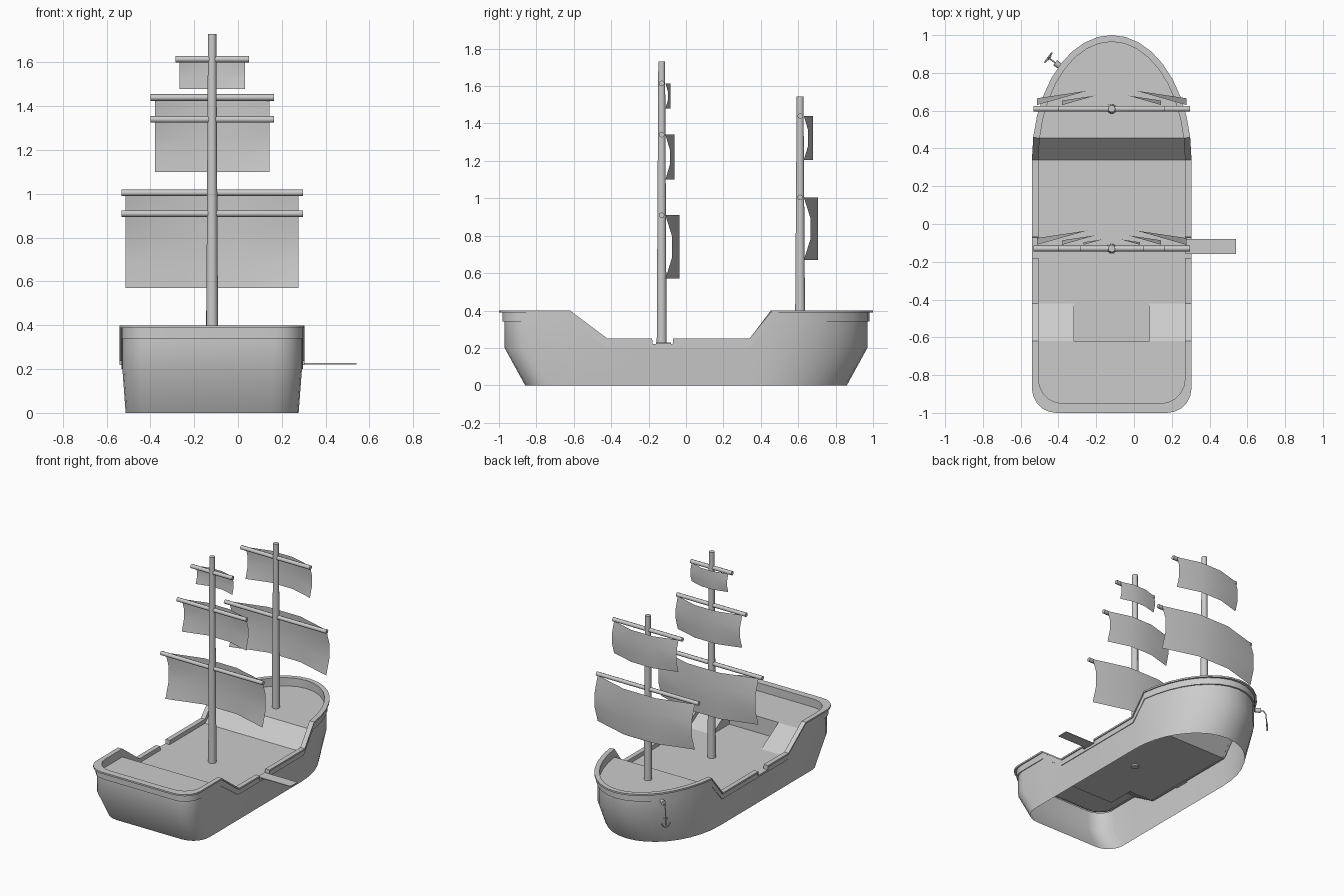
import bpy, bmesh, math
from mathutils import Vector

if "Cube" in bpy.data.objects:
    bpy.data.objects.remove(bpy.data.objects["Cube"])

CX = -0.118                      # ship centreline
GAP = (-0.18, -0.07)             # gangway opening in the rail
E = 0.001
DECK, HIGH = 0.22, 0.34          # main deck and raised deck heights


def make(name, verts, faces, angle=35):
    me = bpy.data.meshes.new(name)
    me.from_pydata([tuple(v) for v in verts], [], faces)
    bm = bmesh.new()
    bm.from_mesh(me)
    bmesh.ops.remove_doubles(bm, verts=bm.verts, dist=0.0001)
    bmesh.ops.dissolve_degenerate(bm, edges=bm.edges, dist=0.0001)
    bm.to_mesh(me)
    bm.free()
    ob = bpy.data.objects.new(name, me)
    bpy.context.collection.objects.link(ob)
    bpy.ops.object.select_all(action='DESELECT')
    ob.select_set(True)
    bpy.context.view_layer.objects.active = ob
    bpy.ops.object.shade_smooth_by_angle(angle=math.radians(angle))
    return ob


def rod(name, a, b, r1, r2, sides=10):
    a, b = Vector(a), Vector(b)
    q = (b - a).to_track_quat('Z', 'Y')
    ring = [(math.cos(2 * math.pi * i / sides), math.sin(2 * math.pi * i / sides)) for i in range(sides)]
    v = [p + q @ Vector((c * r, s * r, 0)) for p, r in ((a, r1), (b, r2)) for c, s in ring]
    f = [(i, (i + 1) % sides, sides + (i + 1) % sides, sides + i) for i in range(sides)]
    f += [tuple(reversed(range(sides))), tuple(range(sides, 2 * sides))]
    return make(name, v, f, 50)


def tube(name, pts, r):
    cu = bpy.data.curves.new(name, 'CURVE')
    cu.dimensions = '3D'
    cu.bevel_depth, cu.bevel_resolution = r, 1
    cu.use_fill_caps = True
    sp = cu.splines.new('POLY')
    sp.points.add(len(pts) - 1)
    for p, co in zip(sp.points, pts):
        p.co = (*co, 1)
    ob = bpy.data.objects.new(name, cu)
    bpy.context.collection.objects.link(ob)
    return ob


def half_plan(hw, ys, yb):
    """Right half of the deck outline, stern centre to bow centre."""
    pts = [(0, ys)]
    for i in range(6):
        a = math.pi / 2 * i / 5
        pts.append((hw - 0.13 + 0.13 * math.sin(a), ys + 0.13 - 0.13 * math.cos(a)))
    keys = (-0.62, -0.42, GAP[0] - E, GAP[0] + E, GAP[1] - E, GAP[1] + E, 0.34)
    pts += [(hw, y) for y in keys]
    t0 = math.asin(0.12 / 0.66)
    for i in range(9):
        t = t0 + (math.pi / 2 - t0) * i / 8
        pts.append((hw * math.cos(t) if i < 8 else 0, 0.34 + (yb - 0.34) * math.sin(t)))
    return pts


NOM = [y for x, y in half_plan(0.4225, -1, 1)]


def level(y, low, high):
    if y <= -0.62 or y >= 0.459:
        return high
    if y < -0.42:
        return high + (low - high) * (y + 0.62) / 0.2
    return low if y <= 0.34 else low + (high - low) * (y - 0.34) / 0.12


def in_gap(y):
    return GAP[0] < y < GAP[1]


def rail(y):
    return DECK if in_gap(y) else level(y, 0.25, 0.40)


def lip(y):
    return rail(y) - (0.001 if in_gap(y) else 0.012)


def low(y):
    return level(y, 0.20, 0.34)


def deck(y):
    return level(y, DECK - 0.002, HIGH - 0.002)


def loft(name, rows):
    verts, faces = [], []
    for (hw, ys, yb), zf in rows:
        half = [(x, y, zf(n)) for (x, y), n in zip(half_plan(hw, ys, yb), NOM)]
        ring = half + [(-x, y, z) for x, y, z in half[-2:0:-1]]
        verts += [(CX + x, y, z) for x, y, z in ring]
        n = len(ring)
    for k in range(len(rows) - 1):
        for i in range(n):
            j = (i + 1) % n
            faces.append((k * n + i, k * n + j, (k + 1) * n + j, (k + 1) * n + i))
    return make(name, verts, faces)


# hull shell, open at the bottom
wide, band = (0.41, -0.97, 0.97), (0.415, -0.982, 0.982)
outer, inner = (0.4225, -1, 1), (0.388, -0.95, 0.965)
loft("hull", [((0.395, -0.86, 0.86), lambda y: 0), (wide, lambda y: 0.20), (wide, low)])
# rail band with overhanging cap
loft("rail", [(wide, low), (band, low), (band, lip), (outer, lip), (outer, rail),
              (inner, rail), (inner, deck)])


# decks, laid as strips across the hull
def strip(name, y0, y1):
    half = [(x, y, level(n, DECK, HIGH)) for (x, y), n in zip(half_plan(0.405, -0.96, 0.968), NOM)
            if y0 <= n <= y1]
    v = [(CX + s * x, y, z) for x, y, z in half for s in (-1, 1)]
    return make(name, v, [(2 * i, 2 * i + 1, 2 * i + 3, 2 * i + 2) for i in range(len(half) - 1)], 20)


strip("stern_deck", -1.1, -0.61)
strip("main_deck", -0.43, 0.35)
strip("bow_slope", 0.33, 0.461)
strip("bow_deck", 0.459, 1.1)

# recess between the stern ramps, and its back wall
w, e = 0.2, 0.405
make("stern_wall", [(CX - w, -0.42, DECK), (CX + w, -0.42, DECK), (CX + w, -0.62, DECK),
                    (CX - w, -0.62, DECK), (CX + w, -0.62, HIGH), (CX - w, -0.62, HIGH)],
     [(3, 2, 1, 0), (3, 2, 4, 5)])
for side, s in (("left", -1), ("right", 1)):
    make(side + "_ramp", [(CX + s * w, -0.62, HIGH), (CX + s * e, -0.62, HIGH), (CX + s * e, -0.42, DECK),
                          (CX + s * w, -0.42, DECK), (CX + s * w, -0.62, DECK)],
         [(0, 1, 2, 3)[::s], (0, 3, 4)[::s]])

# gangplank
px, py, pz = (CX + 0.39, 0.54), (-0.16, -0.08), (0.222, 0.228)
make("gangplank", [(x, y, z) for x in px for y in py for z in pz],
     [(0, 1, 3, 2), (4, 6, 7, 5), (0, 4, 5, 1), (2, 3, 7, 6), (0, 2, 6, 4), (1, 5, 7, 3)])


# masts, yards and sails
def sail(name, y, z0, z1, hw):
    cols, rows = (-1, -1 / 3, 1 / 3, 1), (0, 1 / 3, 2 / 3, 1)
    v = []
    for r in rows:
        edge = 0.09 if 0 < r < 1 else 0
        v += [(CX + c * hw, y + hw * (edge if abs(c) == 1 else 0.19), z0 + (z1 - z0) * r) for c in cols]
    f = [(4 * r + c, 4 * r + c + 1, 4 * r + c + 5, 4 * r + c + 4) for r in range(3) for c in range(3)]
    return make(name, v, f, 60)


rigs = {"main": (-0.13, DECK - 0.01, 1.73, [(0.91, 0.57, 0.415, 0.395), (1.34, 1.10, 0.282, 0.262),
                                            (1.615, 1.48, 0.168, 0.149)]),
        "fore": (0.61, HIGH - 0.01, 1.545, [(1.005, 0.67, 0.415, 0.395), (1.44, 1.205, 0.282, 0.262)])}
for rig, (y, zb, zt, yards) in rigs.items():
    rod(rig + "_mast", (CX, y, zb), (CX, y, zt), 0.028, 0.019)
    for n, (z, z0, yl, sl) in enumerate(yards, 1):
        rod(f"{rig}_yard_{n}", (CX - yl, y, z), (CX + yl, y, z), 0.015, 0.015, 8)
        sail(f"{rig}_sail_{n}", y + 0.02, z0, z, sl)

# anchor hanging from the bow
base, out = Vector((-0.385, 0.83, 0.335)), Vector((-0.8, 0.6, 0))
side = Vector((0.6, 0.8, 0))


def at(o, z, s=0):
    return base + out * o + side * s + Vector((0, 0, z))


rod("anchor_hawse", at(0, 0), at(0.04, 0), 0.014, 0.018, 8)
tube("anchor_chain", [at(0.03, 0), at(0.06, -0.005), at(0.075, -0.03), at(0.08, -0.08)], 0.004)
tube("anchor_shank", [at(0.08, -0.08), at(0.085, -0.155)], 0.005)
tube("anchor_stock", [at(0.08, -0.09, -0.015), at(0.08, -0.09, 0.015)], 0.004)
tube("anchor_arms", [at(0.085, -0.125, -0.03), at(0.085, -0.147, -0.018), at(0.085, -0.155),
                     at(0.085, -0.147, 0.018), at(0.085, -0.125, 0.03)], 0.005)
